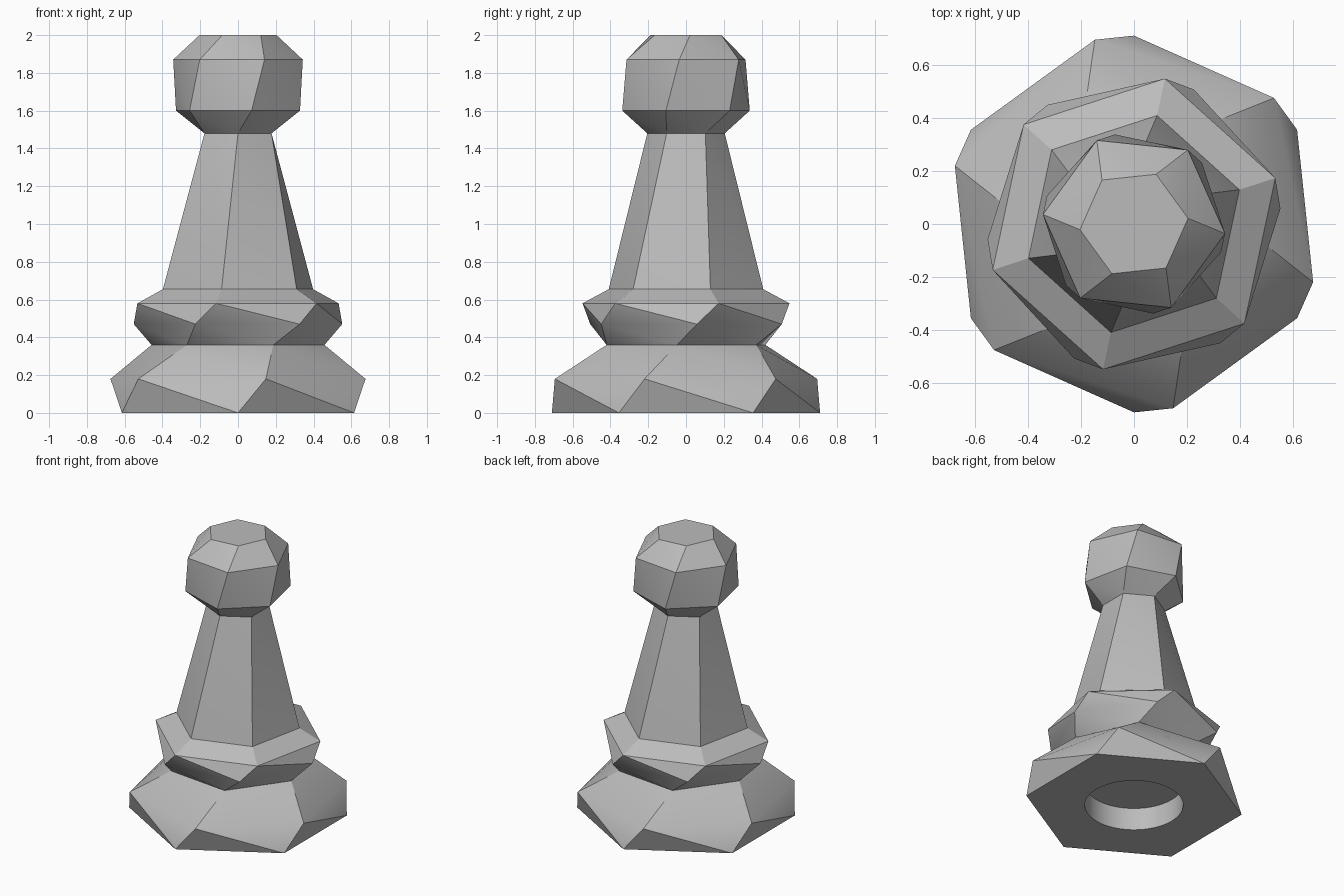
import bpy, bmesh, math

cube = bpy.data.objects.get("Cube")
if cube:
    bpy.data.objects.remove(cube, do_unlink=True)

SIDES = 6

grey = bpy.data.materials.new("plain_grey")
grey.use_nodes = True
grey.diffuse_color = (0.5, 0.5, 0.5, 1)
grey.node_tree.nodes["Principled BSDF"].inputs["Base Color"].default_value = (0.5, 0.5, 0.5, 1)


def ring(bm, z, radius, turn, sides=SIDES):
    """Regular polygon of vertices, turned by a number of degrees."""
    angles = [math.radians(turn) + math.tau * i / sides for i in range(sides)]
    return [bm.verts.new((radius * math.cos(a), radius * math.sin(a), z)) for a in angles]


def finish(name, bm):
    bm.normal_update()
    mesh = bpy.data.meshes.new(name)
    bm.to_mesh(mesh)
    bm.free()
    mesh.materials.append(grey)
    obj = bpy.data.objects.new(name, mesh)
    bpy.context.collection.objects.link(obj)
    bpy.ops.object.select_all(action="DESELECT")
    obj.select_set(True)
    bpy.context.view_layer.objects.active = obj
    bpy.ops.object.shade_smooth_by_angle(angle=math.radians(30))
    return obj


def twisted_part(name, levels, top_cap=False):
    """Loft hexagons given as (height, radius, turn), split along the short diagonal."""
    bm = bmesh.new()
    rings = [ring(bm, *level) for level in levels]
    for low, high in zip(rings, rings[1:]):
        for i in range(SIDES):
            j = (i + 1) % SIDES
            bm.faces.new((low[i], low[j], high[i]))
            bm.faces.new((low[j], high[j], high[i]))
    if top_cap:
        bm.faces.new(rings[-1])
    return finish(name, bm)


# Stacked body, each level turned twelve degrees further
twisted_part("foot", [(0, 0.71, 30), (0.18, 0.71, 42), (0.36, 0.46, 54)])
twisted_part("collar", [(0.36, 0.46, 54), (0.47, 0.555, 66), (0.58, 0.56, 78), (0.655, 0.418, 78)])
twisted_part("stem", [(0.655, 0.418, 18), (1.48, 0.205, 30)])
twisted_part("head", [(1.48, 0.205, 30), (1.6, 0.345, 42), (1.87, 0.345, 54), (2, 0.205, 66)], True)

# Underside with a round blind hole
HOLE_SIDES = 48
bm = bmesh.new()
outer = ring(bm, 0, 0.71, 30)
rim = ring(bm, 0, 0.32, 30, HOLE_SIDES)
ceiling = ring(bm, 0.16, 0.32, 30, HOLE_SIDES)
step = HOLE_SIDES // SIDES
for i in range(SIDES):
    arc = [rim[(i * step + k) % HOLE_SIDES] for k in range(step + 1)]
    bm.faces.new(arc + [outer[(i + 1) % SIDES], outer[i]])
for i in range(HOLE_SIDES):
    j = (i + 1) % HOLE_SIDES
    bm.faces.new((rim[j], rim[i], ceiling[i], ceiling[j]))
bm.faces.new(ceiling[::-1])
finish("underside", bm)
